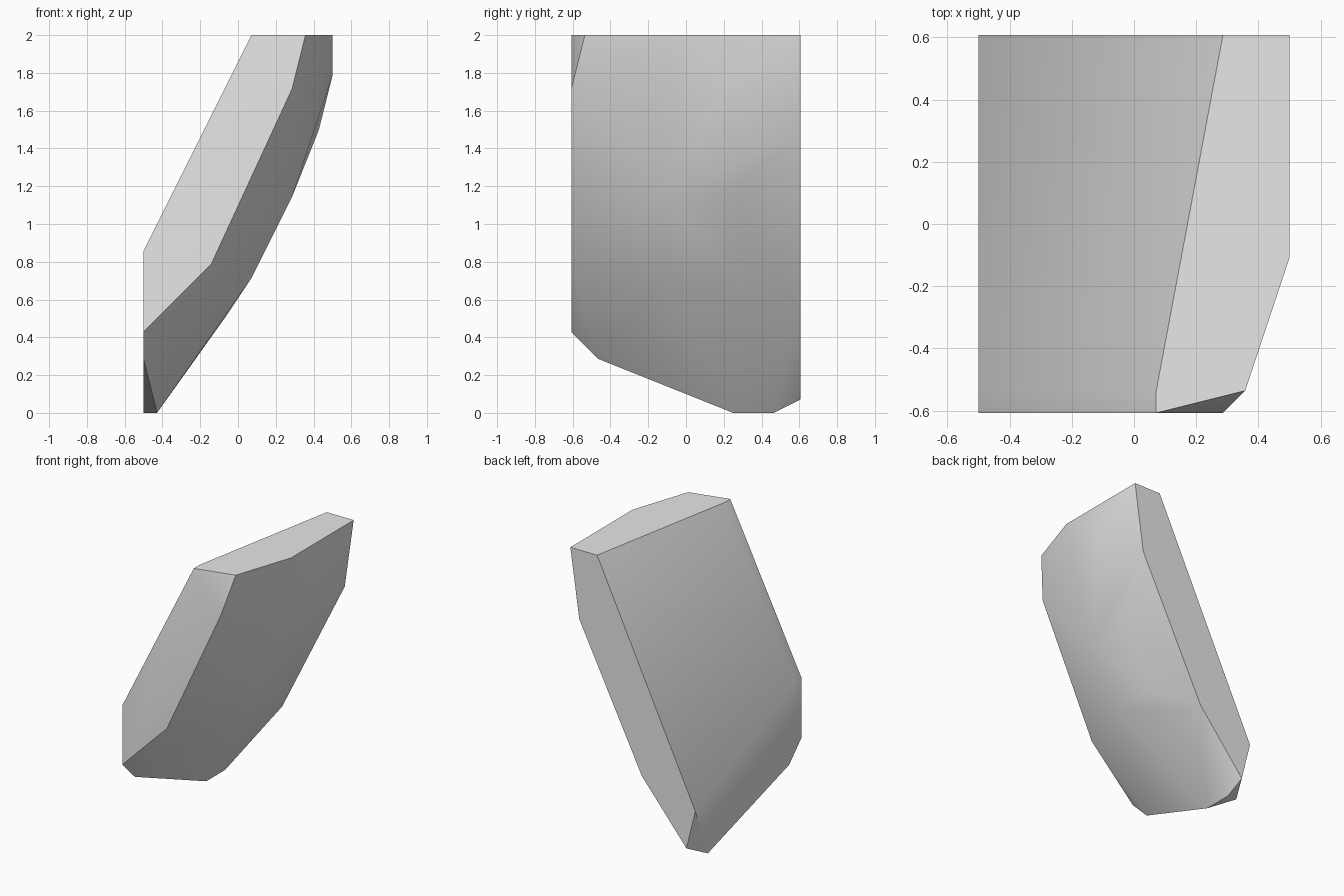
import bpy
import bmesh
import math

default_cube = bpy.data.objects.get("Cube")
if default_cube:
    bpy.data.objects.remove(default_cube, do_unlink=True)

UNIT = 1 / 14

# Cross-sections of the stone shard from front to back: depth, then (x, z) corners
SECTIONS = [
    (-8.5, [(1, 28), (4, 24), (-2, 11), (-7, 6), (-7, 12)]),
    (-7.5, [(1, 28), (5, 28), (-7, 12)]),
    (-6.5, [(-7, 4)]),
    (-1.5, [(7, 28), (4, 16), (1, 10)]),
    (3.5, [(7, 25), (4, 16), (1, 10), (-6, 0)]),
    (6.5, [(-7, 0), (-6, 0)]),
    (8.5, [(4, 28), (7, 28), (6, 21), (-1, 7), (-6, 1), (-7, 5)]),
]

# Material
grey = bpy.data.materials.new("stone_grey")
grey.use_nodes = True
colour = (0.8, 0.8, 0.8, 1)
grey.diffuse_color = colour
for node in grey.node_tree.nodes:
    if node.type == 'BSDF_PRINCIPLED':
        node.inputs["Base Color"].default_value = colour

# Convex shard wrapped around the cross-sections
bm = bmesh.new()
for depth, corners in SECTIONS:
    for x, z in corners:
        bm.verts.new((x * UNIT, depth * UNIT, z * UNIT))
bmesh.ops.convex_hull(bm, input=bm.verts[:])
loose = [v for v in bm.verts if not v.link_faces]
bmesh.ops.delete(bm, geom=loose, context='VERTS')
bmesh.ops.dissolve_limit(bm, angle_limit=math.radians(0.5),
                         verts=bm.verts[:], edges=bm.edges[:])
bmesh.ops.recalc_face_normals(bm, faces=bm.faces[:])

mesh = bpy.data.meshes.new("stone_shard")
bm.to_mesh(mesh)
bm.free()
mesh.materials.append(grey)
shard = bpy.data.objects.new("stone_shard", mesh)
bpy.context.collection.objects.link(shard)

# Smooth rounded underside, sharp broken edges
bpy.ops.object.select_all(action='DESELECT')
shard.select_set(True)
bpy.context.view_layer.objects.active = shard
bpy.ops.object.shade_smooth_by_angle(angle=math.radians(30))
